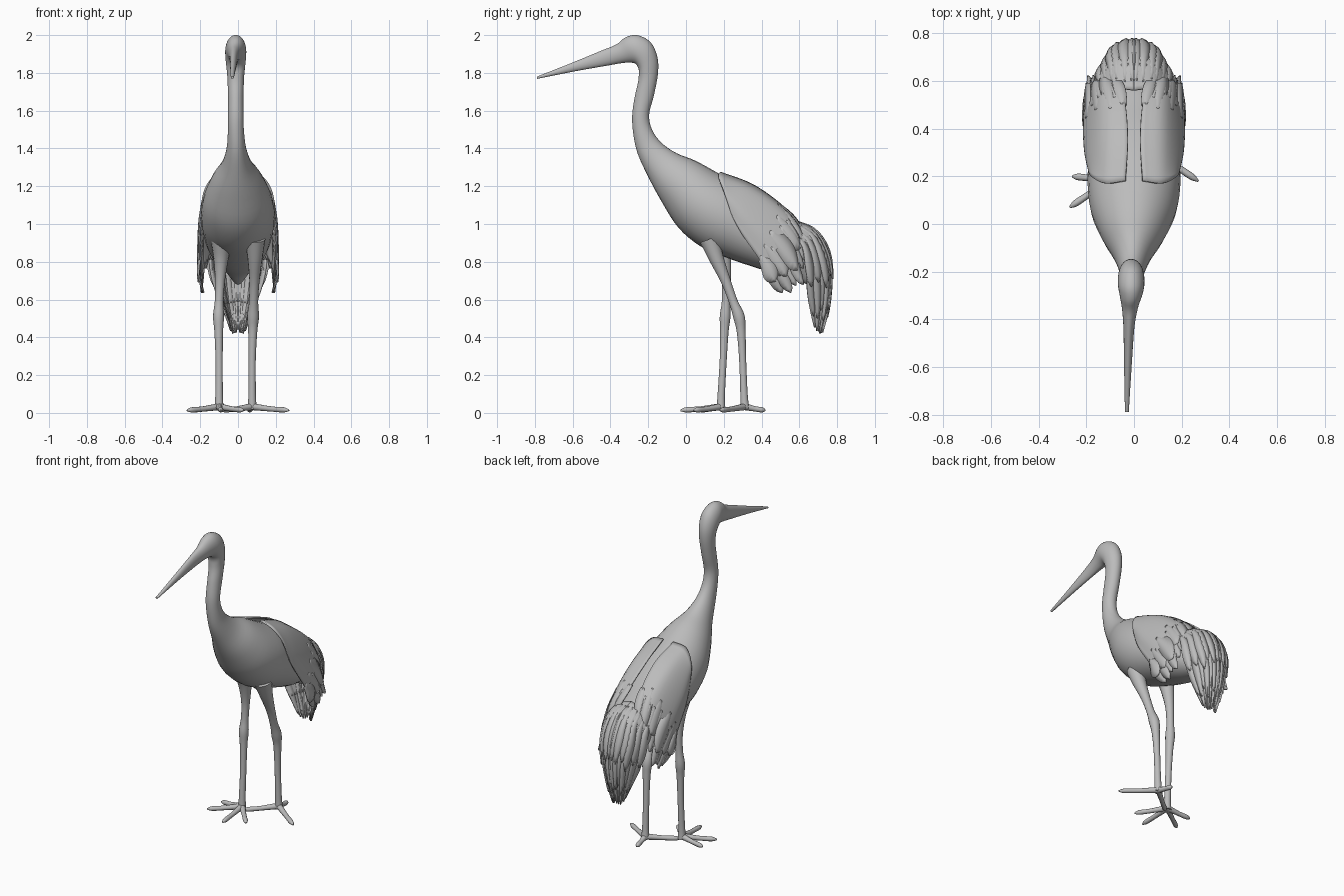
import bpy, bmesh, math, random
from mathutils import Vector

random.seed(4)
cube = bpy.data.objects.get("Cube")
if cube:
    bpy.data.objects.remove(cube)

grey = bpy.data.materials.new("plain grey")
grey.use_nodes = True
GREY = (0.5, 0.5, 0.5, 1)
grey.diffuse_color = GREY
grey.node_tree.nodes["Principled BSDF"].inputs["Base Color"].default_value = GREY


def spline(pts, t):
    """Smooth curve through pts for t in 0..1, straight beyond the ends."""
    n = len(pts) - 1
    if t < 0:
        return pts[0] + (pts[1] - pts[0]) * t * n
    if t > 1:
        return pts[n] + (pts[n] - pts[n - 1]) * (t - 1) * n
    i = min(int(t * n), n - 1)
    f = t * n - i
    b, c = pts[i], pts[i + 1]
    a = pts[i - 1] if i else b * 2 - c
    d = pts[i + 2] if i + 2 <= n else c * 2 - b
    return (b * 2 + (c - a) * f + (a * 2 - b * 5 + c * 4 - d) * f * f
            + (b * 3 - a - c * 3 + d) * f ** 3) / 2


def finish(name, bm, angle=50):
    bmesh.ops.recalc_face_normals(bm, faces=bm.faces)
    mesh = bpy.data.meshes.new(name)
    bm.to_mesh(mesh)
    bm.free()
    mesh.materials.append(grey)
    ob = bpy.data.objects.new(name, mesh)
    bpy.context.collection.objects.link(ob)
    bpy.ops.object.select_all(action='DESELECT')
    ob.select_set(True)
    bpy.context.view_layer.objects.active = ob
    bpy.ops.object.shade_smooth_by_angle(angle=math.radians(angle))
    return ob


def skin(bm, rings, closed=True):
    rows = [[bm.verts.new(p) for p in ring] for ring in rings]
    n = len(rows[0])
    for a, b in zip(rows, rows[1:]):
        for k in range(n if closed else n - 1):
            m = (k + 1) % n
            bm.faces.new((a[k], a[m], b[m], b[k]))
    if closed:
        bm.faces.new(rows[0])
        bm.faces.new(rows[-1])


def tube(bm, path, steps, sides=14):
    """Round tube through (x, y, z, radius) points."""
    pts = [Vector(p[:3]) for p in path]
    radii = [Vector((p[3], 0)) for p in path]
    rings = []
    for i in range(steps + 1):
        t = i / steps
        c, r = spline(pts, t), spline(radii, t).x
        axis = (spline(pts, t + .01) - spline(pts, t - .01)).normalized()
        side = axis.orthogonal() if abs(axis.z) < .8 else Vector((0, 1, 0)).cross(axis)
        side.normalize()
        up = axis.cross(side)
        rings.append([c + (side * math.cos(k * math.tau / sides)
                           + up * math.sin(k * math.tau / sides)) * r for k in range(sides)])
    skin(bm, rings)


# Bill, head, neck and body: back y, z / front y, z / half width
sections = [
    (-.79, 1.78, -.79, 1.768, .008), (-.6, 1.855, -.59, 1.808, .016),
    (-.45, 1.917, -.42, 1.838, .023), (-.37, 1.95, -.33, 1.853, .034),
    (-.32, 1.988, -.28, 1.853, .047), (-.26, 2.0, -.26, 1.84, .055),
    (-.19, 1.965, -.25, 1.815, .055), (-.153, 1.89, -.25, 1.785, .05),
    (-.148, 1.8, -.255, 1.745, .044), (-.17, 1.68, -.272, 1.67, .041),
    (-.195, 1.58, -.285, 1.57, .041), (-.18, 1.5, -.278, 1.47, .043),
    (-.13, 1.43, -.255, 1.37, .052), (-.05, 1.375, -.2, 1.25, .08),
    (.05, 1.335, -.13, 1.12, .135), (.16, 1.275, -.04, .98, .18),
    (.28, 1.21, .08, .88, .195), (.4, 1.12, .22, .82, .185),
    (.5, 1.02, .35, .775, .165), (.58, .94, .45, .745, .13),
    (.64, .85, .56, .72, .08), (.68, .75, .64, .68, .03)]
backs = [Vector((0, s[0], s[1])) for s in sections]
fronts = [Vector((0, s[2], s[3])) for s in sections]
widths = [Vector((s[4], 0)) for s in sections]
bm = bmesh.new()
rings = []
STEPS, SIDES = 84, 28
for i in range(STEPS + 1):
    t = i / STEPS
    b, f, w = spline(backs, t), spline(fronts, t), spline(widths, t).x
    lean = Vector((-.012 - .018 * max(0, 1 - t * 5), 0, 0)) * max(0, min(1, 3 - 4 * t))
    rings.append([(b + f) / 2 + lean + (b - f) / 2 * math.cos(k * math.tau / SIDES)
                  + Vector((w * math.sin(k * math.tau / SIDES), 0, 0)) for k in range(SIDES)])
skin(bm, rings)
finish("body_neck_and_bill", bm)


# Plumage: control grids, each row runs from the back ridge outwards
def grid(rows):
    return [[Vector(p) for p in row] for row in rows]


wing = grid([
    [(.035, .18, 1.27), (.12, .17, 1.25), (.175, .2, 1.17), (.19, .25, 1.03)],
    [(.025, .35, 1.205), (.125, .34, 1.175), (.195, .31, 1.06), (.2, .3, .94)],
    [(.035, .5, 1.1), (.13, .49, 1.07), (.202, .43, .94), (.203, .39, .81)],
    [(.06, .59, 1.0), (.14, .58, .96), (.198, .53, .82), (.203, .44, .72)],
    [(.085, .635, .87), (.14, .63, .82), (.188, .6, .69), (.18, .49, .64)]])
tail = grid([
    [(0, .56, 1.02), (.08, .57, 1.0), (.14, .57, .94)],
    [(0, .68, .97), (.085, .67, .945), (.15, .62, .88)],
    [(0, .75, .86), (.09, .725, .83), (.145, .64, .78)],
    [(0, .768, .72), (.07, .745, .7), (.115, .65, .66)],
    [(0, .752, .55), (.045, .73, .54), (.07, .665, .54)],
    [(0, .715, .42), (.02, .705, .42), (.035, .68, .44)]])


def surface(g, u, v, lift=0):
    def at(a, b):
        return spline([spline(row, a) for row in g], b)
    p = at(u, v)
    n = (at(u, v + .01) - p).cross(at(u + .01, v) - p)
    return p - n.normalized() * lift


def feather(bm, g, u, v0, v1, width, lift):
    """Blade lying on the grid, rounded at its tip."""
    rows = []
    for j in range(10):
        s = j / 9
        w = width * (.55 + .45 * math.sin(s * 2.2)) * math.sqrt(max(.004, 1 - s ** 5))
        v = v0 + (v1 - v0) * s
        rows.append([surface(g, u + k * w, v, lift * s + (.004 if k == 0 else 0))
                     for k in (-1, 0, 1)])
    skin(bm, rows, closed=False)


def plumage(name, g, end, layers):
    bm = bmesh.new()
    nu, nv = 16, 24
    skin(bm, [[surface(g, a / nu, end * b / nv, .003) for a in range(nu + 1)]
              for b in range(nv + 1)], closed=False)
    for count, v0, v1, width, lift in layers:
        for i in range(count):
            u = .04 + .92 * (i + random.uniform(-.15, .15)) / (count - 1)
            u = min(max(u, .04), .96)
            feather(bm, g, u, v0 + random.uniform(-.04, .04),
                    v1 + random.uniform(-.05, .04), width, lift + .003 * (i % 2))
    ob = finish(name, bm)
    thick = ob.modifiers.new("thickness", 'SOLIDIFY')
    thick.thickness = .009
    thick.offset = 0
    ob.modifiers.new("both_sides", 'MIRROR')


plumage("wings", wing, .93, [(9, .6, 1.02, .085, .002), (6, .5, .88, .12, .006)])
plumage("tail_plumes", tail, .75,
        [(7, .4, 1.01, .11, .001), (7, .3, .84, .1, .004), (6, .08, .62, .12, .008)])

# Legs, right one forward
legs = {
    "left_leg": [(.09, .125, .92, .055), (.09, .16, .82, .04), (.087, .21, .7, .027),
                 (.083, .25, .59, .024), (.08, .28, .51, .031), (.078, .292, .43, .024),
                 (.075, .3, .28, .019), (.075, .307, .1, .02), (.075, .312, .02, .024)],
    "right_leg": [(-.09, .175, .92, .055), (-.09, .2, .82, .04), (-.095, .213, .7, .026),
                  (-.1, .212, .59, .023), (-.103, .207, .51, .029), (-.102, .203, .43, .023),
                  (-.1, .197, .28, .019), (-.1, .187, .1, .02), (-.1, .185, .02, .024)]}
toes = {
    "left_leg": [(.27, .18), (-.09, .18), (.06, .42)],
    "right_leg": [(-.27, .07), (-.26, .2), (-.09, -.03), (.03, .04)]}
for name, path in legs.items():
    bm = bmesh.new()
    tube(bm, path, 40)
    x, y = path[-1][:2]
    for tx, ty in toes[name]:
        mx, my = x + (tx - x) * .5, y + (ty - y) * .5
        tube(bm, [(x, y, .033, .019), (mx, my, .021, .014),
                  (x + (tx - x) * .85, y + (ty - y) * .85, .016, .014),
                  (tx, ty, .013, .004)], 12, 10)
    finish(name, bm)
